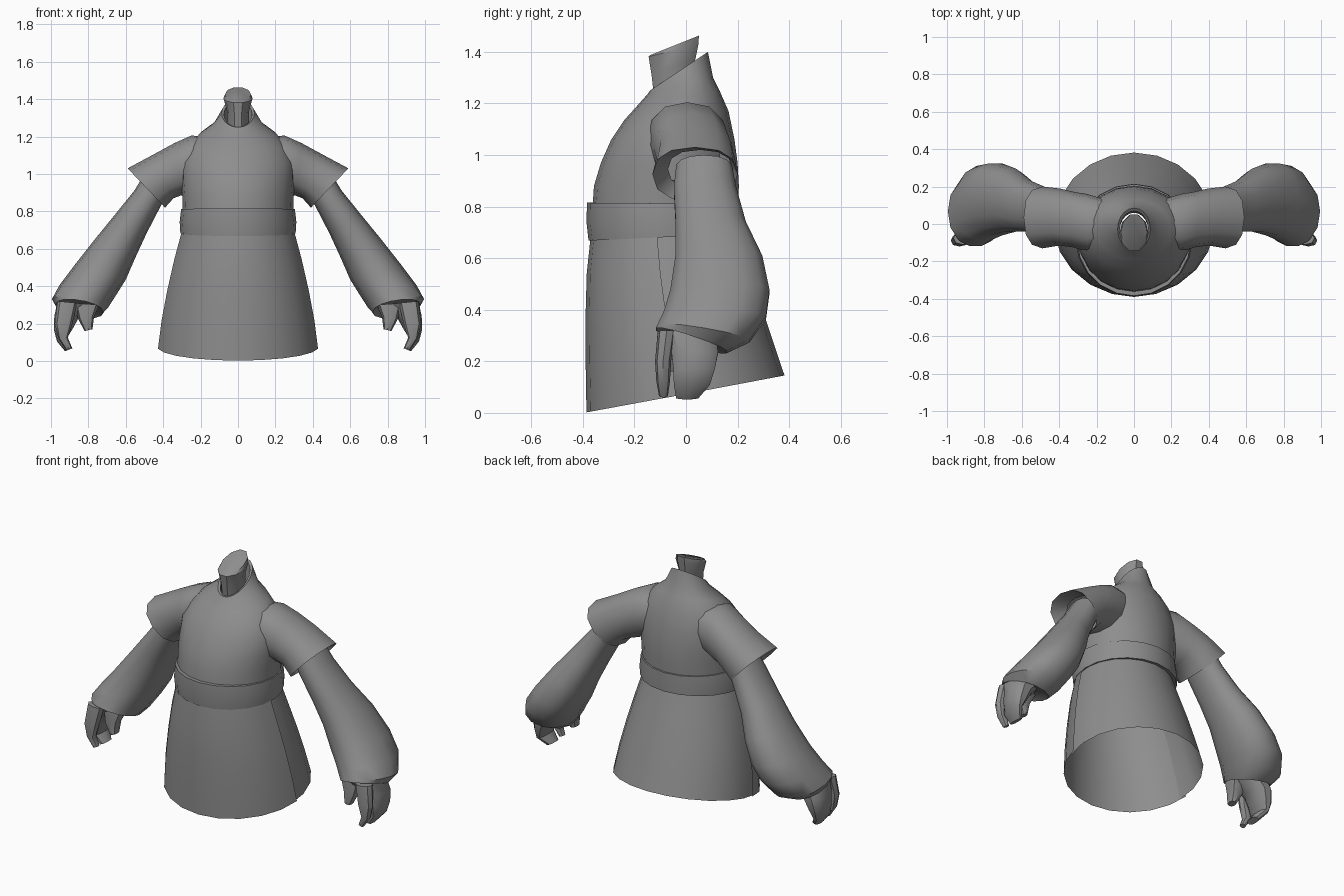
import bpy, bmesh, math
from mathutils import Vector

if "Cube" in bpy.data.objects:
    bpy.data.objects.remove(bpy.data.objects["Cube"])

grey = bpy.data.materials.new("cloth_grey")
grey.diffuse_color = (0.27, 0.27, 0.27, 1)
grey.use_nodes = True
grey.node_tree.nodes["Principled BSDF"].inputs["Base Color"].default_value = grey.diffuse_color


def body_ring(front, back, hx):
    """Ring around the body: front and back points as (y, z), half width hx."""
    f, b = Vector((0, *front)), Vector((0, *back))
    return (f + b) / 2, Vector((hx, 0, 0)), (b - f) / 2


def limb_ring(outer, inner, y0, y1, tilt=0):
    """Ring around a limb: outer and inner points as (x, z), depth y0 to y1."""
    o = Vector((outer[0], (y0 + y1) / 2, outer[1]))
    i = Vector((inner[0], (y0 + y1) / 2, inner[1]))
    return (o + i) / 2, (o - i) / 2, Vector((0, (y1 - y0) / 2, -tilt))


def loft(name, rings, n=16, caps=(False, False), span=None, mirror=False, angle=40, power=1.0):
    """Skin a row of rings; span gives an open strip between two angles."""
    bm = bmesh.new()
    a0, a1 = span or (0, 2 * math.pi)
    count = n + 1 if span else n

    def bulge(v):
        return math.copysign(abs(v) ** power, v)

    rows = []
    for c, u, v in rings:
        angles = [a0 + (a1 - a0) * k / n for k in range(count)]
        rows.append([bm.verts.new(c + u * bulge(math.cos(a)) + v * bulge(math.sin(a)))
                     for a in angles])
    for r, s in zip(rows, rows[1:]):
        for k in range(n):
            j = (k + 1) % count
            bm.faces.new((r[k], r[j], s[j], s[k]))
    if caps[0]:
        bm.faces.new(rows[0][::-1])
    if caps[1]:
        bm.faces.new(rows[-1])
    bmesh.ops.recalc_face_normals(bm, faces=bm.faces)
    me = bpy.data.meshes.new(name)
    bm.to_mesh(me)
    bm.free()
    me.materials.append(grey)
    ob = bpy.data.objects.new(name, me)
    bpy.context.collection.objects.link(ob)
    bpy.ops.object.select_all(action='DESELECT')
    ob.select_set(True)
    bpy.context.view_layer.objects.active = ob
    bpy.ops.object.shade_smooth_by_angle(angle=math.radians(angle))
    if mirror:
        ob.modifiers.new("mirror", 'MIRROR').use_mirror_merge = False
    return ob


# Tunic body rising into a slanted open collar
loft("tunic_body", [
    body_ring((-.365, .76), (.20, .76), .295),
    body_ring((-.357, .88), (.205, .88), .298),
    body_ring((-.33, .97), (.20, .97), .305),
    body_ring((-.29, 1.06), (.188, 1.06), .305),
    body_ring((-.24, 1.135), (.165, 1.17), .265),
    body_ring((-.19, 1.19), (.13, 1.25), .20),
    body_ring((-.15, 1.235), (.105, 1.30), .132),
    body_ring((-.14, 1.25), (.085, 1.40), .088),
    body_ring((-.125, 1.25), (.07, 1.39), .075),
    body_ring((-.12, 1.22), (.06, 1.26), .075),
], n=20)

# Neck stump with a slanted top
loft("neck", [
    body_ring((-.125, 1.20), (.04, 1.22), .06),
    body_ring((-.138, 1.31), (.04, 1.37), .06),
    body_ring((-.15, 1.38), (.053, 1.43), .078),
    body_ring((-.145, 1.385), (.055, 1.465), .07),
], n=10, caps=(False, True))

# Belt band
loft("belt", [
    body_ring((-.35, .675), (.19, .70), .29),
    body_ring((-.378, .668), (.215, .695), .308),
    body_ring((-.386, .74), (.215, .75), .312),
    body_ring((-.384, .815), (.213, .81), .304),
    body_ring((-.35, .815), (.19, .81), .28),
], n=20)

# Skirt: front panel overlapping the back panel at both sides
def skirt_rings(grow):
    rows = [((-.368, .70), (.198, .70), .30), ((-.385, .54), (.25, .55), .342),
            ((-.39, .36), (.305, .40), .38), ((-.389, .18), (.348, .27), .41),
            ((-.386, .002), (.39, .145), .43)]
    return [body_ring((f[0] - grow, f[1]), (b[0] + grow, b[1]), hx + grow) for f, b, hx in rows]


loft("skirt_front", skirt_rings(0), n=10, span=(-math.pi + .1, -.1))
loft("skirt_back", skirt_rings(-.008), n=12, span=(-.2, math.pi + .2))

# Flared short sleeves with a turned-in lip
loft("shoulder_sleeve", [
    limb_ring((.14, 1.20), (.16, .95), -.12, .13),
    limb_ring((.25, 1.205), (.25, .90), -.15, .16),
    limb_ring((.34, 1.165), (.305, .885), -.125, .172),
    limb_ring((.45, 1.105), (.345, .87), -.115, .19),
    limb_ring((.59, 1.03), (.39, .82), -.13, .20),
    limb_ring((.50, 1.02), (.36, .87), -.07, .18),
], n=12, mirror=True, power=.85)

# Long billowing sleeves gathered at a cuff
loft("long_sleeve", [
    limb_ring((.50, 1.0), (.37, .90), -.04, .18),
    limb_ring((.555, .91), (.415, .825), -.05, .197),
    limb_ring((.66, .78), (.49, .68), -.043, .235),
    limb_ring((.77, .645), (.55, .55), -.045, .30),
    limb_ring((.88, .505), (.60, .435), -.065, .328),
    limb_ring((.955, .405), (.65, .355), -.09, .315, .01),
    limb_ring((.995, .33), (.695, .285), -.115, .25, .03),
    limb_ring((.975, .30), (.72, .26), -.12, .16, .045),
    limb_ring((.95, .31), (.75, .285), -.09, .13, .035),
], n=14, caps=(False, True), mirror=True, power=.9)

# Hands: palm with fingers, separate forefinger, thumb
loft("hand", [
    limb_ring((.965, .32), (.77, .30), -.09, .12),
    limb_ring((.982, .24), (.855, .225), -.06, .128),
    limb_ring((.985, .17), (.885, .17), -.052, .115),
    limb_ring((.968, .105), (.92, .115), -.05, .095),
    limb_ring((.925, .052), (.885, .068), -.04, .05),
], n=10, caps=(True, True), mirror=True, power=.8)
loft("forefinger", [
    limb_ring((.965, .32), (.86, .31), -.11, -.04),
    limb_ring((.98, .20), (.885, .20), -.12, -.058),
    limb_ring((.96, .12), (.91, .125), -.115, -.062),
    limb_ring((.92, .06), (.888, .072), -.105, -.07),
], n=8, caps=(True, True), mirror=True, power=.85)
loft("thumb", [
    limb_ring((.88, .31), (.74, .30), -.09, .03),
    limb_ring((.855, .225), (.77, .235), -.095, -.01),
    limb_ring((.82, .16), (.778, .17), -.09, -.03),
], n=8, caps=(True, True), mirror=True, power=.85)
